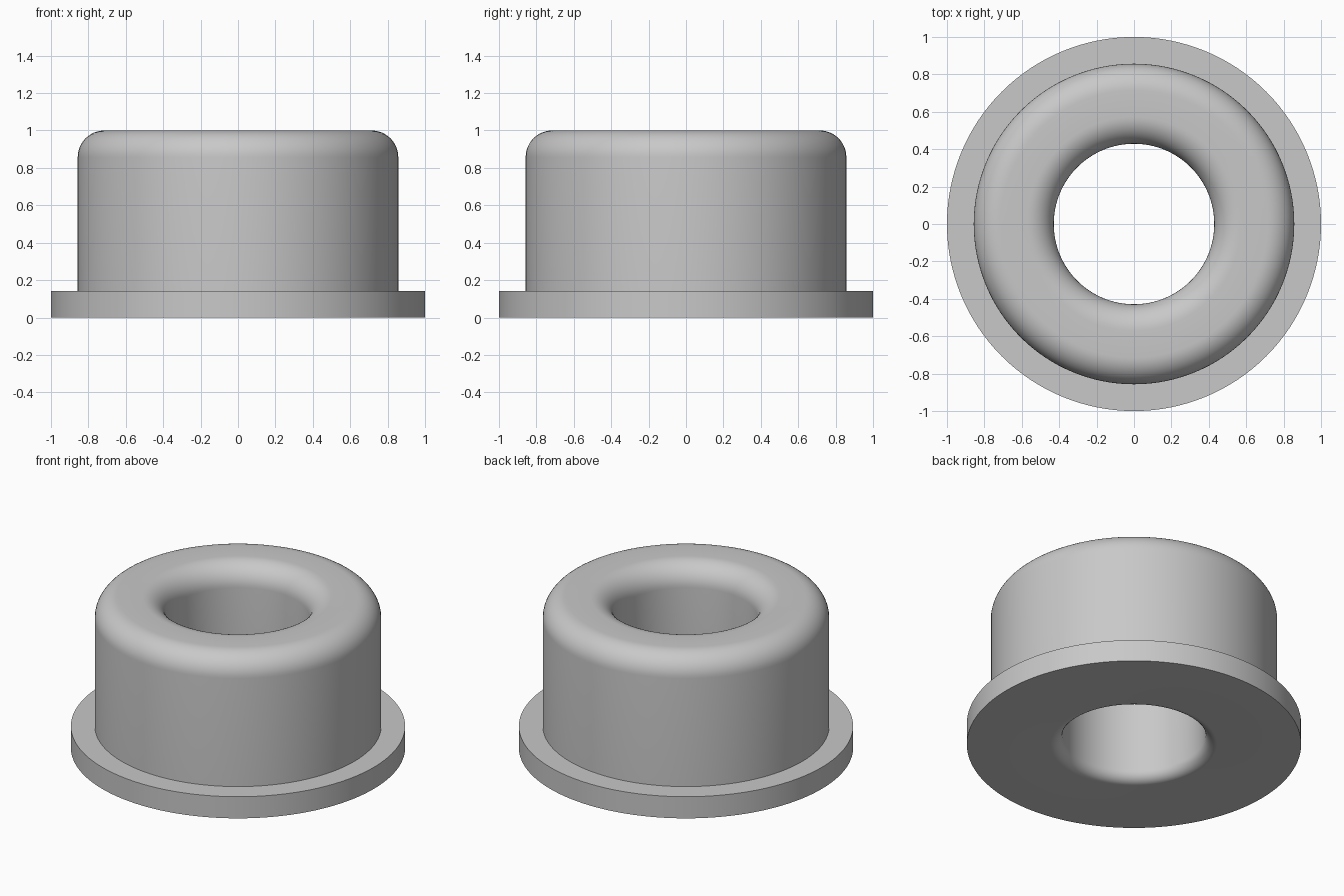
import bpy, bmesh
from math import sin, cos, pi, radians

cube = bpy.data.objects.get("Cube")
if cube:
    bpy.data.objects.remove(cube, do_unlink=True)

SEGMENTS = 128
FLANGE_R, BODY_R, BORE_R = 1.0, 0.857, 0.429
FLANGE_H, HEIGHT = 0.143, 1.0
TOP_FILLET, BOTTOM_FILLET = 0.143, 0.07


def arc(r, z, radius, start, end, steps=12):
    """Points of a fillet centred on (r, z), angles in degrees."""
    angles = [radians(start + (end - start) * i / steps) for i in range(steps + 1)]
    return [(r + radius * cos(a), z + radius * sin(a)) for a in angles]


# Closed cross-section: flange, body wall, rounded rim, bore
profile = [(FLANGE_R, 0), (FLANGE_R, FLANGE_H), (BODY_R, FLANGE_H)]
profile += arc(BODY_R - TOP_FILLET, HEIGHT - TOP_FILLET, TOP_FILLET, 0, 90)
profile += arc(BORE_R + TOP_FILLET, HEIGHT - TOP_FILLET, TOP_FILLET, 90, 180)
profile += arc(BORE_R + BOTTOM_FILLET, BOTTOM_FILLET, BOTTOM_FILLET, 180, 270)

# Revolve the section around the vertical axis
bm = bmesh.new()
verts = [bm.verts.new((r, 0, z)) for r, z in profile]
edges = [bm.edges.new((v, verts[(i + 1) % len(verts)])) for i, v in enumerate(verts)]
bmesh.ops.spin(bm, geom=verts + edges, cent=(0, 0, 0), axis=(0, 0, 1),
               angle=2 * pi, steps=SEGMENTS)
bmesh.ops.remove_doubles(bm, verts=bm.verts, dist=0.0005)
bmesh.ops.recalc_face_normals(bm, faces=bm.faces)
mesh = bpy.data.meshes.new("flanged_bushing")
bm.to_mesh(mesh)
bm.free()

bushing = bpy.data.objects.new("flanged_bushing", mesh)
bpy.context.collection.objects.link(bushing)

# Plain grey material
grey = bpy.data.materials.new("light_grey")
grey.use_nodes = True
colour = (0.58, 0.58, 0.58, 1)
grey.diffuse_color = colour
grey.node_tree.nodes["Principled BSDF"].inputs["Base Color"].default_value = colour
mesh.materials.append(grey)

# Smooth walls and fillets, crisp flange edges
bpy.ops.object.select_all(action='DESELECT')
bushing.select_set(True)
bpy.context.view_layer.objects.active = bushing
bpy.ops.object.shade_smooth_by_angle(angle=radians(30))
